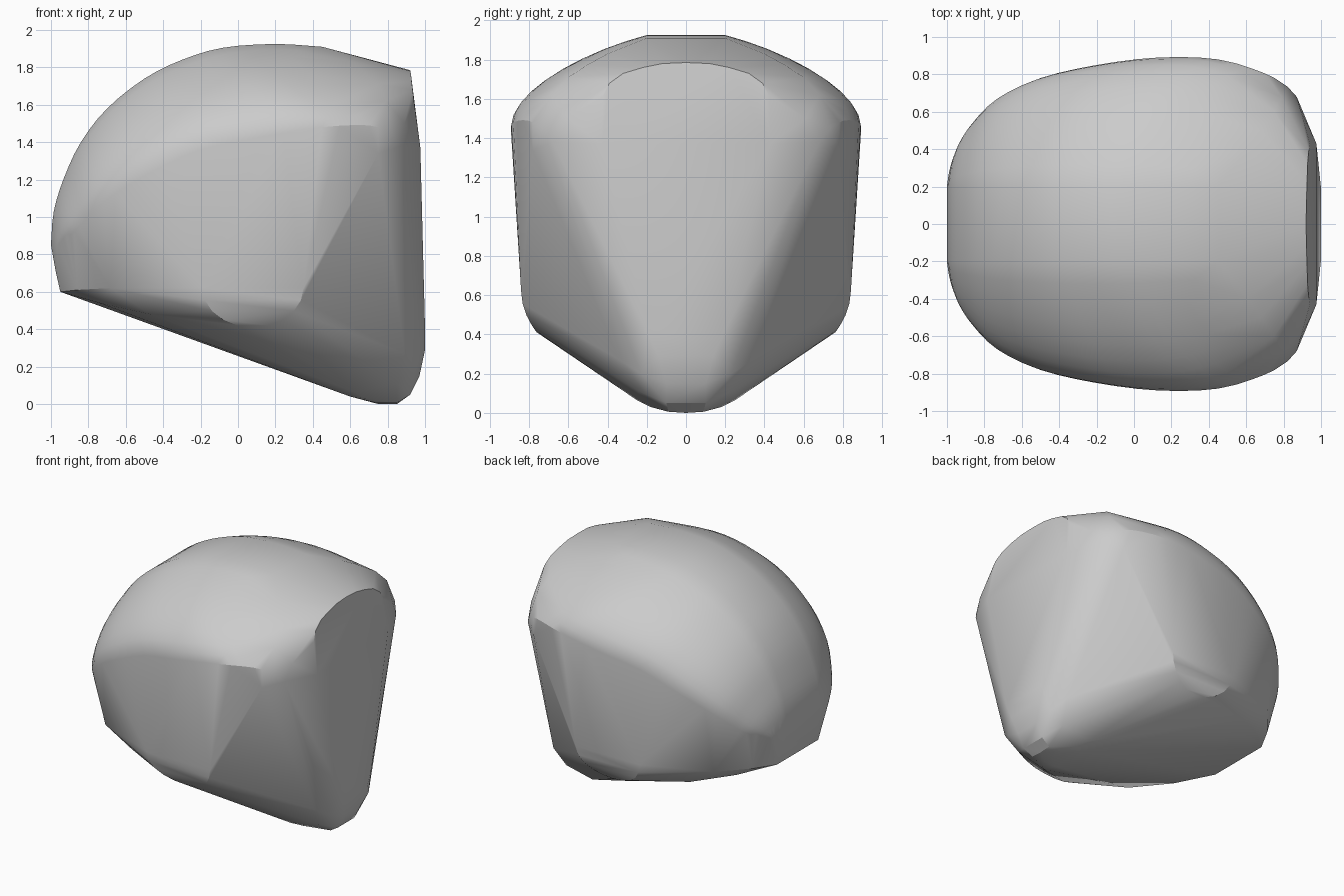
import bpy
import bmesh
from math import sin, cos, radians
from mathutils import Vector

cube = bpy.data.objects.get("Cube")
if cube:
    bpy.data.objects.remove(cube)

grey = bpy.data.materials.new("plain grey")
grey.use_nodes = True
colour = (0.6, 0.6, 0.6, 1)
grey.diffuse_color = colour
grey.node_tree.nodes["Principled BSDF"].inputs["Base Color"].default_value = colour


def smooth_path(path, steps=3):
    """Points along a flowing curve through the given path."""
    p = [Vector(v) for v in path]
    p = [p[0] * 2 - p[1]] + p + [p[-1] * 2 - p[-2]]
    out = []
    for a, b, c, d in zip(p, p[1:], p[2:], p[3:]):
        for i in range(steps):
            t = i / steps
            out.append((b * 2 + (c - a) * t + (a * 2 - b * 5 + c * 4 - d) * t ** 2
                        + (b * 3 - a - c * 3 + d) * t ** 3) / 2)
    return out + [p[-2]]


# Crown edge at constant half width, paired with the shoulder ridge
crown_y = 0.2
crown = smooth_path([(-1, .2, .85), (-.985, .2, 1.03), (-.93, .2, 1.21),
                     (-.84, .2, 1.4), (-.7, .2, 1.58), (-.5, .2, 1.74),
                     (-.3, .2, 1.84), (-.08, .2, 1.905), (.2, .2, 1.925),
                     (.45, .2, 1.91)])
ridge = smooth_path([(-.95, .37, .85), (-.91, .46, .89), (-.85, .55, .95),
                     (-.72, .675, 1.08), (-.5, .78, 1.22), (-.2, .85, 1.36),
                     (.13, .89, 1.43), (.45, .88, 1.48), (.7, .805, 1.49),
                     (.82, .735, 1.45)])

# Rounded nose end, end face, shoulder corner and side wall corner
nose = [(-.95, .25, .6), (-.975, .2, .71), (-.74, .45, .54), (-.47, .62, .48),
        (-.68, .64, .62), (-.86, .42, .61), (-.24, .76, .53)]
end_face = [(.92, 0, 1.785), (.922, .12, 1.78), (.925, .22, 1.76),
            (.928, .32, 1.73), (.934, .39, 1.68), (.942, .425, 1.61),
            (.975, .43, 1.37), (1, .19, .4), (1, .14, .29)]
shoulder = [(.61, .4, 1.83), (.68, .5, 1.775), (.75, .6, 1.71), (.79, .68, 1.62)]
corner = [(.75, .78, 1.34), (.87, .68, 1.38), (.89, .61, 1.5)]
foot = [(.6, .14, .04), (.74, .09, .006), (.85, .09, .006), (.75, 0, 0),
        (.85, 0, 0), (.92, .1, .05), (.97, .1, .15), (.62, .25, .065),
        (.68, .18, .03), (.85, .24, .11), (.95, .23, .2), (.89, .34, .27)]
points = nose + end_face + shoulder + corner + foot

# Domed shoulders: arcs from the crown edge out to the ridge
for c, r in zip(crown, ridge):
    for i in range(10):
        a = radians(90 * i / 9)
        f = .65 * cos(a) + .35 * (1 - sin(a))
        points.append((r.x + (c.x - r.x) * f, crown_y + (r.y - crown_y) * sin(a),
                       r.z + (c.z - r.z) * f))

# Rounded lower bulge on each side
for i in range(11):
    a = radians(180 + 18 * i)
    points.append((.08 + .27 * cos(a), .84 - .08 * sin(a) ** 2, .62 + .21 * sin(a)))

# Wrap a mirrored skin around the points
bm = bmesh.new()
for x, y, z in points:
    for side in (-1, 1):
        bm.verts.new((x, y * side, z))
bmesh.ops.remove_doubles(bm, verts=bm.verts, dist=.002)
bmesh.ops.convex_hull(bm, input=bm.verts)
bmesh.ops.delete(bm, geom=[v for v in bm.verts if not v.link_faces], context="VERTS")
bmesh.ops.recalc_face_normals(bm, faces=bm.faces)
mesh = bpy.data.meshes.new("rounded_shell")
bm.to_mesh(mesh)
bm.free()
mesh.materials.append(grey)

shell = bpy.data.objects.new("rounded_shell", mesh)
bpy.context.collection.objects.link(shell)
bpy.context.view_layer.objects.active = shell
shell.select_set(True)
bpy.ops.object.shade_smooth_by_angle(angle=radians(25))
